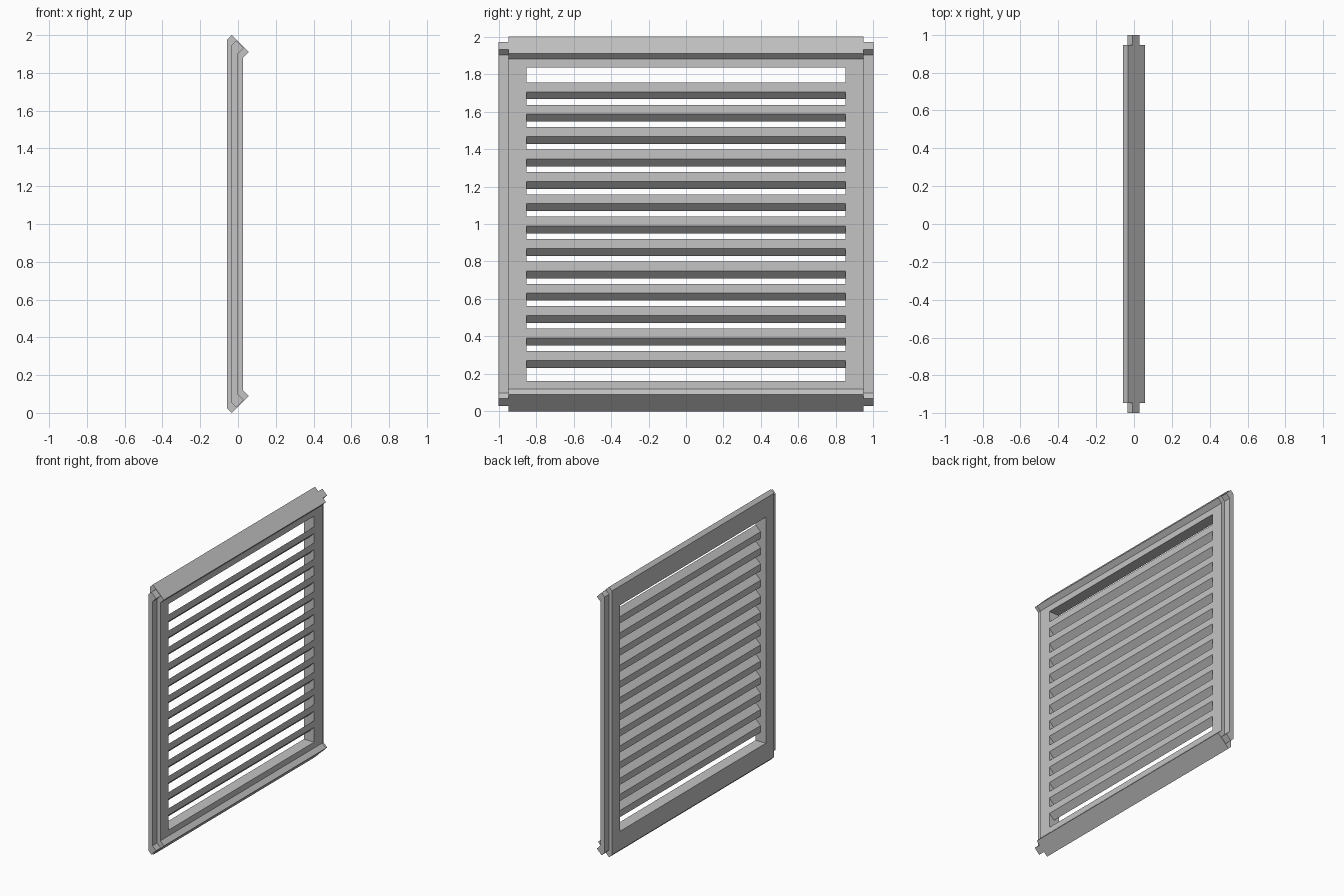
import bpy
import bmesh

if "Cube" in bpy.data.objects:
    bpy.data.objects.remove(bpy.data.objects["Cube"], do_unlink=True)

grey = bpy.data.materials.new("light grey")
grey.use_nodes = True
grey.diffuse_color = (0.55, 0.55, 0.55, 1)
grey.node_tree.nodes["Principled BSDF"].inputs["Base Color"].default_value = grey.diffuse_color


def extrude_profile(name, profile, y0, y1):
    """Extrude an x-z outline along y."""
    bm = bmesh.new()
    face = bm.faces.new([bm.verts.new((x, y0, z)) for x, z in profile])
    moved = bmesh.ops.extrude_face_region(bm, geom=[face])["geom"]
    bmesh.ops.translate(bm, vec=(0, y1 - y0, 0),
                        verts=[v for v in moved if isinstance(v, bmesh.types.BMVert)])
    bmesh.ops.recalc_face_normals(bm, faces=bm.faces)
    mesh = bpy.data.meshes.new(name)
    bm.to_mesh(mesh)
    bm.free()
    mesh.materials.append(grey)
    obj = bpy.data.objects.new(name, mesh)
    bpy.context.collection.objects.link(obj)
    return obj


def mirrored(lower):
    """Complete an outline with its mirror image about mid height."""
    return lower + [(x, 2 - z) for x, z in reversed(lower)]


# Frame with lipped top and bottom edges
frame_half = [(-0.057, 0.024), (-0.033, 0), (0.057, 0.09), (0.027, 0.12)]
frame = extrude_profile("frame", mirrored(frame_half), -0.947, 0.947)

# Window opening
SLOT_Y, SLOT_LOW, SLOT_HIGH = 0.852, 0.163, 1.835
cutter = extrude_profile("opening_cutter",
                         [(-0.2, SLOT_LOW), (0.2, SLOT_LOW), (0.2, SLOT_HIGH), (-0.2, SLOT_HIGH)],
                         -SLOT_Y, SLOT_Y)
cutter.hide_render = True
cut = frame.modifiers.new("opening", "BOOLEAN")
cut.operation = "DIFFERENCE"
cut.solver = "EXACT"
cut.object = cutter
bpy.context.view_layer.objects.active = frame
bpy.ops.object.modifier_apply(modifier=cut.name)
bpy.data.objects.remove(cutter, do_unlink=True)

# Thinner tongues along both side edges
tongue_half = [(-0.034, 0.05), (-0.009, 0.025), (0.03, 0.064), (0.001, 0.093)]
tongue_half = [(x, z + 0.004) for x, z in tongue_half]
for name, y0, y1 in (("front_tongue", -1, -0.947), ("back_tongue", 0.947, 1)):
    extrude_profile(name, mirrored(tongue_half), y0, y1)

# Sloping louvre slats
BACK, FRONT, RISE, THICK = -0.014, 0.026, 0.04, 0.05
for i in range(13):
    z = 0.232 + i * 0.1195
    extrude_profile(f"slat_{i + 1}",
                    [(BACK, z), (FRONT, z + RISE), (FRONT, z + RISE + THICK), (BACK, z + THICK)],
                    -SLOT_Y, SLOT_Y)
